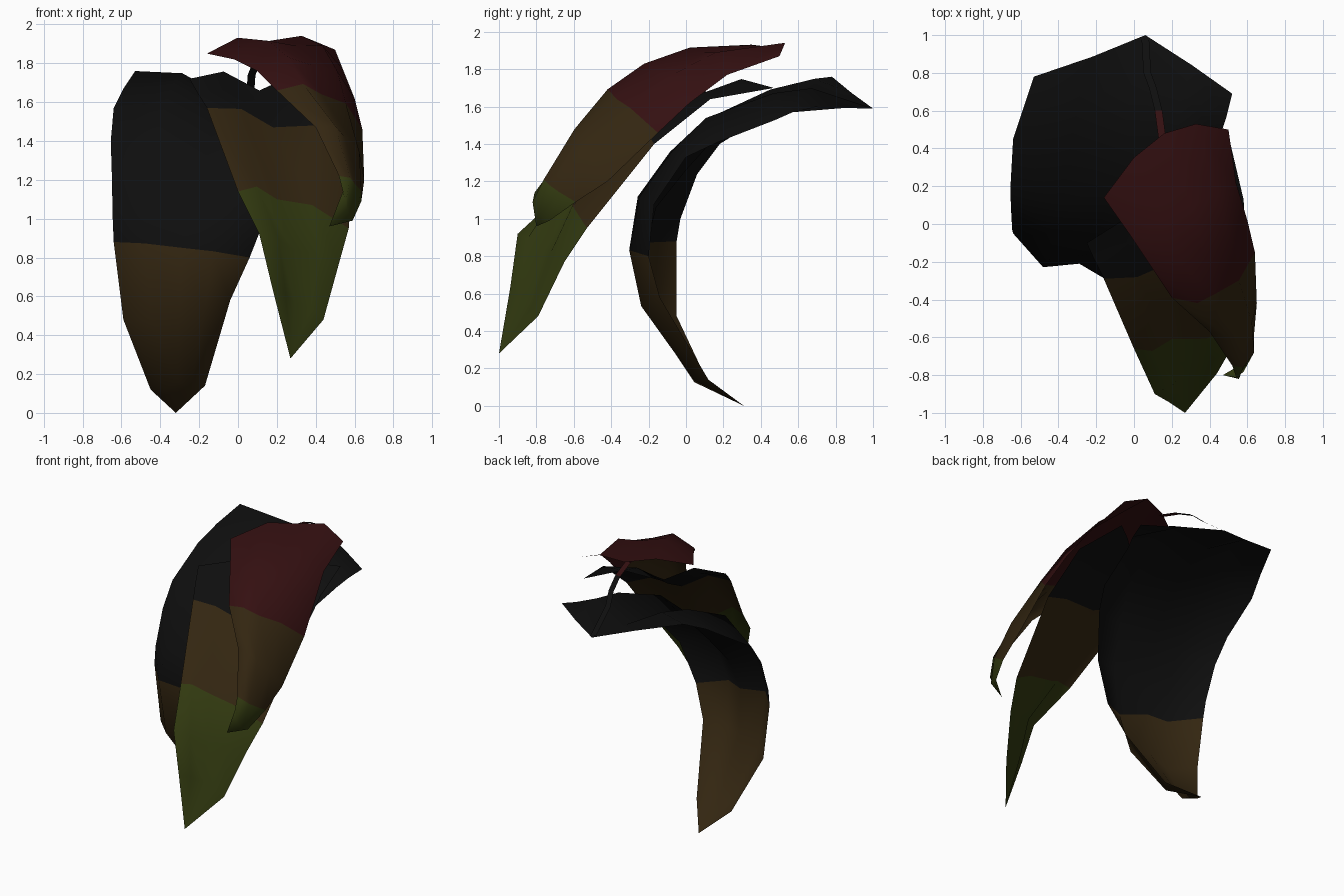
import bpy
import bmesh
from mathutils import Vector

default_cube = bpy.data.objects.get("Cube")
if default_cube:
    bpy.data.objects.remove(default_cube, do_unlink=True)


def make_material(name, colour):
    material = bpy.data.materials.new(name)
    material.use_nodes = True
    rgba = (*colour, 1)
    material.diffuse_color = rgba
    material.roughness = 1
    material.specular_intensity = 0
    shader = material.node_tree.nodes["Principled BSDF"]
    shader.inputs["Base Color"].default_value = rgba
    shader.inputs["Roughness"].default_value = 1
    shader.inputs["Specular IOR Level"].default_value = 0
    return material


black = make_material("charcoal black", (0.0045, 0.0045, 0.0045))
brown = make_material("dark brown", (0.033, 0.019, 0.0055))
olive = make_material("dark olive", (0.031, 0.041, 0.005))
red = make_material("deep red", (0.034, 0.005, 0.0055))


def finish(name, mesh_data, materials):
    """Turn a bmesh into a smooth shaded object."""
    bmesh.ops.recalc_face_normals(mesh_data, faces=mesh_data.faces)
    mesh = bpy.data.meshes.new(name)
    for face in mesh_data.faces:
        face.smooth = True
    mesh_data.to_mesh(mesh)
    mesh_data.free()
    for material in materials:
        mesh.materials.append(material)
    obj = bpy.data.objects.new(name, mesh)
    bpy.context.scene.collection.objects.link(obj)
    return obj


def arch(left, midrib, right, t):
    """Point at t on the parabola through the two margins and the midrib."""
    return (left * (1 - t) * (1 - 2 * t)
            + midrib * 4 * t * (1 - t)
            + right * t * (2 * t - 1))


def build_leaf(name, left, midrib, right, tip, lobe, fold, bands):
    """Loft a leaf blade between its margins and its midrib.

    lobe shifts the two shoulders of the base edge;
    fold lifts the shoulders of the other rows, relative to their width;
    bands lists (material, first row) from the base to the tip.
    """
    columns = 4
    left, midrib, right = ([Vector(p) for p in rail]
                           for rail in (left, midrib, right))
    spine = midrib + [Vector(tip)]
    mesh_data = bmesh.new()
    rows = []
    for index, section in enumerate(zip(left, midrib, right)):
        points = [arch(*section, c / columns) for c in range(columns + 1)]
        lift = Vector(lobe)
        if index > 0:
            across = section[2] - section[0]
            down = spine[index + 1] - spine[index - 1]
            lift = down.cross(across).normalized() * across.length * fold
        points[1] += lift
        points[-2] += lift
        rows.append([mesh_data.verts.new(p) for p in points])

    def band_index(row):
        return max(i for i, band in enumerate(bands) if band[1] <= row)

    for row, (upper, lower) in enumerate(zip(rows, rows[1:])):
        for c in range(columns):
            face = mesh_data.faces.new(
                (upper[c], lower[c], lower[c + 1], upper[c + 1]))
            face.material_index = band_index(row)

    # Pointed end
    point = mesh_data.verts.new(tip)
    for a, b in zip(rows[-1], rows[-1][1:]):
        face = mesh_data.faces.new((a, point, b))
        face.material_index = band_index(len(rows))
    return finish(name, mesh_data, [band[0] for band in bands])


# Large rear leaf, hanging from the back and curling under
build_leaf(
    "rear_leaf",
    left=[(-.53, .78, 1.76), (-.59, .6, 1.67), (-.64, .45, 1.57),
          (-.655, .18, 1.4), (-.65, .06, 1.24), (-.645, -.03, 1),
          (-.64, -.05, .88), (-.59, -.05, .48), (-.45, .12, .12)],
    midrib=[(.06, 1, 1.59), (-.02, .72, 1.6), (-.05, .5, 1.57),
            (-.13, .17, 1.45), (-.18, 0, 1.26), (-.23, -.16, 1.06),
            (-.29, -.21, .85), (-.3, -.18, .53), (-.31, .05, .16)],
    right=[(.52, .69, 1.6), (.49, .57, 1.57), (.46, .48, 1.53),
           (.4, .17, 1.41), (.3, 0, 1.33), (.17, -.17, 1.08),
           (.06, -.2, .8), (-.04, -.14, .58), (-.17, .12, .14)],
    tip=(-.32, .31, 0),
    lobe=(0, -.07, .02),
    fold=.11,
    bands=[(black, 0), (brown, 6)])

# Middle leaf, reaching furthest forward, with a shallow central valley
build_leaf(
    "middle_leaf",
    left=[(-.25, -.1, 1.72), (-.21, -.19, 1.65), (-.16, -.29, 1.57),
          (0, -.66, 1.14), (.11, -.9, .92), (.18, -.94, .63)],
    midrib=[(.11, .13, 1.66), (.13, .02, 1.59), (.18, -.21, 1.47),
            (.2, -.61, 1.1), (.28, -.75, .84), (.29, -.83, .57)],
    right=[(.5, .47, 1.7), (.58, .13, 1.64), (.6, -.17, 1.4),
           (.57, -.53, .95), (.52, -.65, .77), (.44, -.79, .48)],
    tip=(.27, -1, .28),
    lobe=(0, .01, .08),
    fold=.08,
    bands=[(black, 0), (brown, 2), (olive, 3)])

# Upper leaf, arching over the others
build_leaf(
    "upper_leaf",
    left=[(-.16, .14, 1.85), (-.02, -.06, 1.82), (.1, -.24, 1.76),
          (.2, -.39, 1.66), (.4, -.57, 1.47), (.52, -.75, 1.22),
          (.54, -.81, 1.14)],
    midrib=[(.16, .48, 1.915), (.3, .1, 1.89), (.38, -.16, 1.79),
            (.43, -.37, 1.64), (.55, -.57, 1.42), (.6, -.73, 1.18),
            (.56, -.8, 1.05)],
    right=[(.5, .5, 1.87), (.54, .22, 1.77), (.6, .02, 1.62),
           (.64, -.15, 1.46), (.65, -.42, 1.2), (.635, -.59, 1.09),
           (.59, -.73, .99)],
    tip=(.47, -.8, .96),
    lobe=(0, 0, .035),
    fold=.06,
    bands=[(red, 0), (brown, 3), (olive, 5)])


def build_stem(name, path, half_width):
    """Flat ribbon along a path, red where it leaves the leaf."""
    mesh_data = bmesh.new()
    side = Vector((half_width, 0, 0))
    pairs = [[mesh_data.verts.new(Vector(p) + side * s) for s in (-1, 1)]
             for p in path]
    for index, (a, b) in enumerate(zip(pairs, pairs[1:])):
        face = mesh_data.faces.new((a[0], a[1], b[1], b[0]))
        face.material_index = min(index, 1)
    return finish(name, mesh_data, [red, black])


# Thin stem from the upper leaf down to the rear leaf
build_stem(
    "stem",
    [(.15, .45, 1.91), (.13, .6, 1.87), (.1, .72, 1.815),
     (.07, .8, 1.74), (.06, .98, 1.6)],
    half_width=.02)
